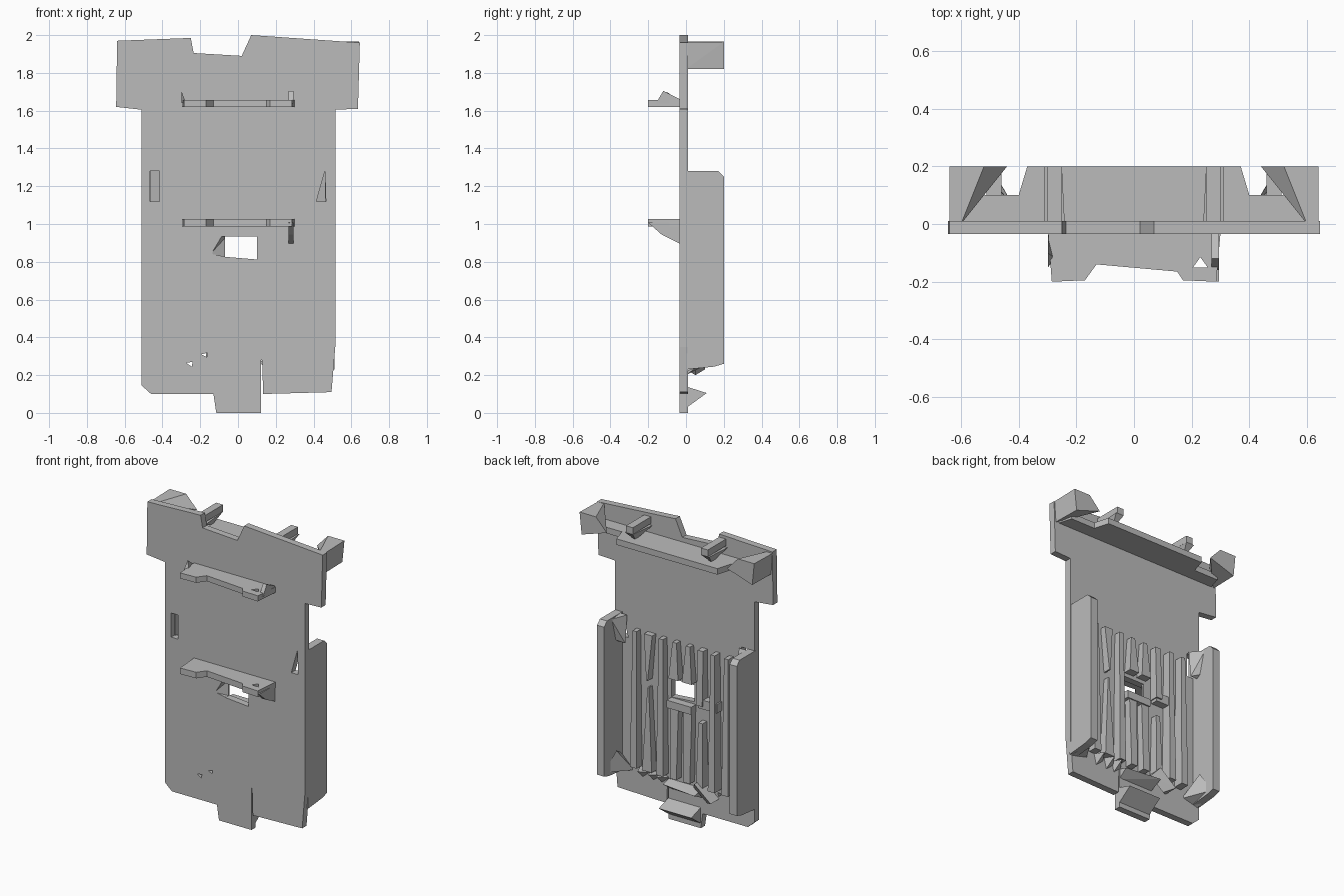
import bpy
import bmesh
import random
from mathutils import Vector

random.seed(4)
old = bpy.data.objects.get("Cube")
if old:
    bpy.data.objects.remove(old, do_unlink=True)

gray = bpy.data.materials.new("plain gray")
gray.use_nodes = True
gray.diffuse_color = (0.5, 0.5, 0.5, 1)
gray.node_tree.nodes["Principled BSDF"].inputs["Base Color"].default_value = (0.5, 0.5, 0.5, 1)


def finish(name, bm):
    bmesh.ops.recalc_face_normals(bm, faces=bm.faces)
    mesh = bpy.data.meshes.new(name)
    bm.to_mesh(mesh)
    bm.free()
    mesh.materials.append(gray)
    ob = bpy.data.objects.new(name, mesh)
    bpy.context.collection.objects.link(ob)
    return ob


def prism(name, outline, axis, lo, hi):
    """Extrude a 2D outline along one axis from lo to hi."""
    def place(a, b, t):
        return {"x": (t, a, b), "y": (a, t, b), "z": (a, b, t)}[axis]
    bm = bmesh.new()
    face = bm.faces.new([bm.verts.new(place(a, b, lo)) for a, b in outline])
    ext = bmesh.ops.extrude_face_region(bm, geom=[face])
    shift = Vector(place(0, 0, hi - lo))
    bmesh.ops.translate(bm, vec=shift,
                        verts=[v for v in ext["geom"] if isinstance(v, bmesh.types.BMVert)])
    return finish(name, bm)


def hull(name, points):
    bm = bmesh.new()
    for p in points:
        bm.verts.new(p)
    res = bmesh.ops.convex_hull(bm, input=bm.verts)
    loose = [v for v in res["geom_interior"] if isinstance(v, bmesh.types.BMVert)]
    bmesh.ops.delete(bm, geom=loose, context="VERTS")
    return finish(name, bm)


def box(name, x0, x1, y0, y1, z0, z1):
    return prism(name, [(x0, y0), (x1, y0), (x1, y1), (x0, y1)], "z", z0, z1)


def cut(target, cutter):
    mod = target.modifiers.new("cut", "BOOLEAN")
    mod.operation = "DIFFERENCE"
    mod.solver = "EXACT"
    mod.object = cutter
    bpy.context.view_layer.objects.active = target
    bpy.ops.object.modifier_apply(modifier=mod.name)
    bpy.data.objects.remove(cutter, do_unlink=True)


FRONT, BACK = -0.035, 0.01

# Main plate with wide head and bottom tab
plate = prism("main_plate", [
    (-0.64, 1.97), (-0.25, 1.985), (-0.235, 1.905), (0.02, 1.89), (0.07, 2.0),
    (0.645, 1.96), (0.635, 1.61), (0.515, 1.605), (0.515, 0.35), (0.495, 0.11),
    (0.133, 0.10), (0.128, 0.28), (0.123, 0.28), (0.123, 0), (-0.115, 0),
    (-0.13, 0.10), (-0.46, 0.10), (-0.51, 0.145), (-0.51, 1.605), (-0.645, 1.62),
], "y", FRONT, BACK)

# Openings through the plate
openings = [
    [(-0.068, 0.935), (0.10, 0.935), (0.10, 0.812), (-0.068, 0.826)],
    [(-0.465, 1.28), (-0.415, 1.28), (-0.415, 1.12), (-0.465, 1.12)],
    [(0.46, 1.28), (0.465, 1.12), (0.415, 1.12)],
    [(-0.275, 0.265), (-0.24, 0.27), (-0.245, 0.245)],
    [(-0.195, 0.31), (-0.162, 0.318), (-0.165, 0.295)],
]
for shape in openings:
    cut(plate, prism("cutter", shape, "y", -0.1, 0.1))
cut(plate, hull("cutter", [(-0.145, -0.04, 0.842), (-0.09, -0.04, 0.935), (-0.06, -0.04, 0.826),
                           (-0.06, 0, 0.935), (-0.06, 0, 0.826), (-0.06, -0.04, 0.935)]))

# Front handles, each with a worn end and a thin gusset
handle_shape = [(-0.298, -0.03), (-0.285, -0.2), (-0.17, -0.195), (-0.13, -0.14),
                (0.15, -0.165), (0.17, -0.195), (0.285, -0.2), (0.3, -0.03)]
for name, z0, z1, tip in [("upper", 1.62, 1.657, 1.705), ("lower", 0.987, 1.027, 0.895)]:
    handle = prism(name + "_handle", handle_shape, "z", z0, z1)
    cut(handle, prism("cutter", [(0.205, -0.15), (0.255, -0.15), (0.23, -0.115)],
                      "z", z0 - 0.1, z1 + 0.1))
    edge = (z0 + z1) / 2
    if name == "upper":
        side = [(-0.03, edge), (-0.03, 1.66), (-0.12, tip), (-0.16, edge)]
    else:
        side = [(-0.03, edge), (-0.03, tip), (-0.13, 0.945), (-0.2, edge)]
    prism(name + "_handle_gusset", side, "x", 0.268, 0.295)
    if name == "upper":
        hull("upper_handle_tip", [(-0.298, -0.1, 1.7), (-0.275, -0.12, 1.64),
                                  (-0.298, -0.03, 1.64), (-0.298, -0.15, 1.64)])

# Side rails with their hooks and end splinters
rail_side = [(0, 1.28), (0.17, 1.28), (0.2, 1.25), (0.2, 0.26), (0.15, 0.245), (0, 0.23)]
for s, side in [(1, "left"), (-1, "right")]:
    prism(side + "_rail", rail_side, "x", s * 0.46, s * 0.512)
    hull(side + "_rail_hook", [(s * 0.47, 0.03, 1.28), (s * 0.41, 0.03, 1.28),
                               (s * 0.41, 0.05, 1.1), (s * 0.47, 0.05, 1.1),
                               (s * 0.465, 0.12, 1.27), (s * 0.465, 0.08, 1.12)])
    hull(side + "_rail_foot", [(s * 0.5, 0, 0.22), (s * 0.38, 0, 0.25), (s * 0.48, 0.17, 0.27),
                               (s * 0.44, 0.1, 0.4), (s * 0.47, 0, 0.34)])

    # Head end wedges behind the plate
    hull(side + "_head_wedge", [(s * 0.64, 0, 1.96), (s * 0.64, 0.2, 1.965), (s * 0.52, 0.2, 1.965),
                                (s * 0.44, 0.2, 1.88), (s * 0.625, 0.2, 1.82), (s * 0.63, 0, 1.82),
                                (s * 0.6, 0, 1.96)])
    # Bars reaching back from the head
    box(side + "_head_bar", s * 0.25, s * 0.3, 0, 0.2, 1.92, 1.965)
    hull(side + "_head_bar_brace", [(s * 0.24, 0, 1.91), (s * 0.31, 0, 1.91), (s * 0.31, 0.2, 1.92),
                                    (s * 0.25, 0.2, 1.92), (s * 0.28, 0.13, 1.85)])

# Shelf behind the head
prism("head_shelf", [(-0.61, 0), (0.61, 0), (0.58, 0.1), (0.4, 0.1), (0.37, 0.2),
                     (-0.37, 0.2), (-0.4, 0.1), (-0.58, 0.1)], "z", 1.82, 1.86)


# Back slats, tapered and broken near the middle opening
def slat(name, x, z0, z1, w0, w1, depth):
    points = []
    for z, w, d in [(z0, w0, depth), (z1, w1, depth * 0.8)]:
        for dx in (-w / 2, w / 2):
            points += [(x + dx, 0, z), (x + dx, d, z)]
    hull(name, points)


for i in range(8):
    x = 0.34 - 0.097 * i
    depth = random.uniform(0.06, 0.085)
    name = "back_slat_%d" % (i + 1)
    if i == 1:
        slat(name + "_top", x, 0.9, 1.2, 0.01, 0.06, depth)
        slat(name + "_bottom", x, 0.3, 0.85, 0.07, 0.01, depth)
    elif i in (3, 4):
        slat(name + "_top", x, 0.96, 1.2, 0.07, 0.03, depth)
        slat(name + "_bottom", x, 0.3, 0.8, 0.045, 0.06, depth)
    elif i == 5:
        slat(name + "_top", x, 0.84, 1.2, 0.045, 0.04, depth)
        slat(name + "_bottom", x, 0.3, 0.72, 0.05, 0.03, depth)
    else:
        slat(name, x, 0.3, 1.2, 0.05, 0.03, depth)
box("slat_bridge", -0.27, -0.13, 0, 0.06, 0.82, 0.88)
box("opening_sill", -0.08, 0.1, 0, 0.06, 0.76, 0.81)

# Bottom tab wedge, cross pieces and chips
prism("bottom_tab_wedge", [(FRONT, 0), (0.11, 0.105), (0, 0.14)], "x", -0.115, 0.123)
hull("lower_cross_bar", [(0.12, 0, 0.27), (-0.13, 0, 0.27), (0.12, 0.07, 0.25), (-0.13, 0.1, 0.25),
                         (0.12, 0, 0.2), (-0.13, 0, 0.2)])
hull("lower_cross_block", [(-0.13, 0, 0.33), (-0.25, 0, 0.23), (-0.13, 0.1, 0.33),
                           (-0.25, 0.1, 0.23), (-0.19, 0.05, 0.2), (-0.09, 0.05, 0.28)])
for i, x in enumerate((0.33, 0.25, 0.19)):
    hull("lower_chip_%d" % (i + 1), [(x, 0, 0.3), (x - 0.08, 0, 0.27), (x - 0.02, 0, 0.22),
                                     (x - 0.03, 0.08, 0.29)])
